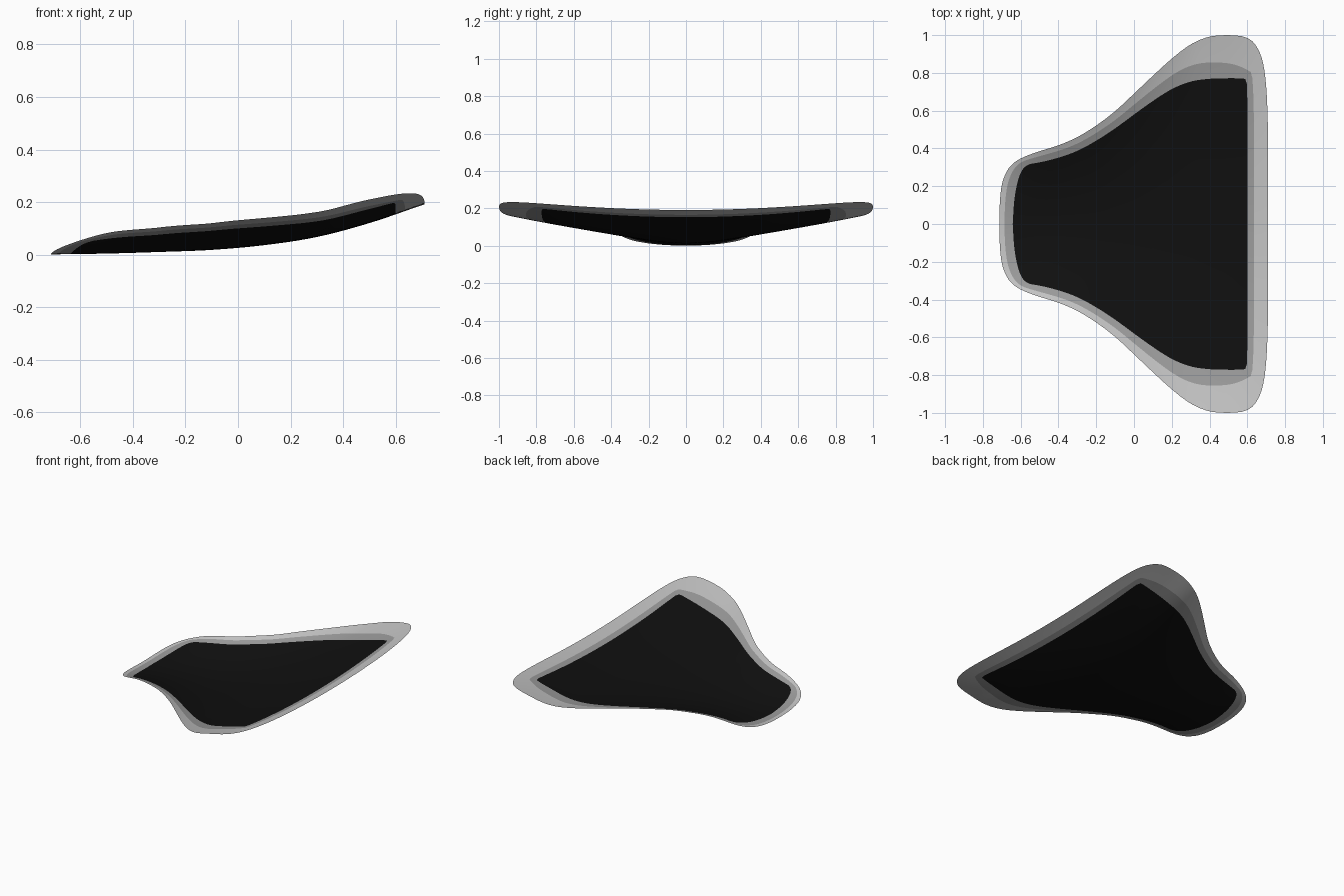
import bpy
import bmesh
from math import atan2, cos, sin, pi, hypot, floor

default_cube = bpy.data.objects.get("Cube")
if default_cube:
    bpy.data.objects.remove(default_cube, do_unlink=True)

SEGMENTS = 240

# Half outlines of the pane and of its dark centre, running from -x to +x
PANE_EDGE = [(-.712, 0), (-.712, .1), (-.703, .2), (-.685, .26), (-.655, .31), (-.6, .35),
             (-.5, .386), (-.4, .415), (-.3, .458), (-.2, .52), (-.1, .595), (0, .69),
             (.1, .785), (.2, .877), (.3, .955), (.4, .996), (.5, 1.001), (.59, .994),
             (.64, .96), (.68, .88), (.7, .75), (.709, .55), (.71, .3), (.71, 0)]
DARK_EDGE = [(-.642, 0), (-.635, .13), (-.612, .25), (-.575, .315), (-.5, .325), (-.4, .35),
             (-.3, .385), (-.2, .44), (-.1, .505), (0, .58), (.1, .652), (.2, .717),
             (.3, .757), (.4, .77), (.5, .772), (.59, .771), (.6, .76), (.6, .4), (.6, 0)]

# Height of the middle line and cross curvature, at even steps along x
MIDDLE = [.001, .004, .01, .018, .036, .067, .12, .188]
CURVATURE = [.3, .526, .44, .285, .168, .105, .09, .065]


def material(name, value):
    mat = bpy.data.materials.new(name)
    mat.use_nodes = True
    colour = (value, value, value, 1)
    mat.diffuse_color = colour
    shader = mat.node_tree.nodes["Principled BSDF"]
    shader.inputs["Base Color"].default_value = colour
    shader.inputs["Roughness"].default_value = .6
    return mat


def rounded(points, passes=2):
    """Corner cutting that keeps both end points."""
    for _ in range(passes):
        result = [points[0]]
        for (ax, ay), (bx, by) in zip(points, points[1:]):
            result.append((ax * .75 + bx * .25, ay * .75 + by * .25))
            result.append((ax * .25 + bx * .75, ay * .25 + by * .75))
        points = result + [points[-1]]
    return points


def radius(outline, angle):
    """Distance from the centre to the outline in one direction."""
    dx, dy = cos(angle), sin(angle)
    for (ax, ay), (bx, by) in zip(outline, outline[1:]):
        if atan2(by, bx) <= angle + 1e-6:
            return (ax * by - ay * bx) / (dx * (by - ay) - dy * (bx - ax))
    return hypot(*outline[-1])


def smooth_value(table, x):
    """Cubic interpolation through an evenly spaced table."""
    position = (x + .7) / .2
    last = len(table) - 1
    i = max(0, min(last - 1, floor(position)))
    t = position - i
    a, b = table[i], table[i + 1]
    slope_a = (b - table[i - 1]) / 2 if i > 0 else b - a
    slope_b = (table[i + 2] - a) / 2 if i + 2 <= last else b - a
    c = 3 * (b - a) - 2 * slope_a - slope_b
    d = slope_a + slope_b - 2 * (b - a)
    return a + t * (slope_a + t * (c + t * d))


def height(x, y):
    return max(0, smooth_value(MIDDLE, x) + smooth_value(CURVATURE, x) * y * y)


pane_edge, dark_edge = rounded(PANE_EDGE), rounded(DARK_EDGE)

# Rings from the centre outwards: zone number and fraction across that zone
rings = [(zone, (step + 1) / count)
         for zone, count in enumerate((16, 3, 5)) for step in range(count)]

bm = bmesh.new()
centre = bm.verts.new((0, 0, height(0, 0)))
loops = [[] for _ in rings]
for s in range(SEGMENTS):
    angle = 2 * pi * s / SEGMENTS
    folded = min(angle, 2 * pi - angle)
    dark, outer = radius(dark_edge, folded), radius(pane_edge, folded)
    # The grey band is wider, in proportion, at the narrow end
    share = .47 - .24 * dark * cos(angle)
    band = dark + (outer - dark) * share
    limits = (0, dark, band, outer)
    for loop, (zone, part) in zip(loops, rings):
        r = limits[zone] + (limits[zone + 1] - limits[zone]) * part
        x, y = r * cos(angle), r * sin(angle)
        loop.append(bm.verts.new((x, y, height(x, y))))

# Fan at the centre, then quads ring by ring coloured by zone
for s in range(SEGMENTS):
    n = (s + 1) % SEGMENTS
    bm.faces.new((centre, loops[0][s], loops[0][n]))
    for k in range(1, len(loops)):
        face = bm.faces.new((loops[k - 1][s], loops[k][s], loops[k][n], loops[k - 1][n]))
        face.material_index = rings[k][0]
for face in bm.faces:
    face.smooth = True

mesh = bpy.data.meshes.new("curved_pane")
bm.to_mesh(mesh)
bm.free()
for name, value in (("black centre", .005), ("mid grey band", .33), ("light grey rim", .55)):
    mesh.materials.append(material(name, value))
pane = bpy.data.objects.new("curved_pane", mesh)
bpy.context.scene.collection.objects.link(pane)
